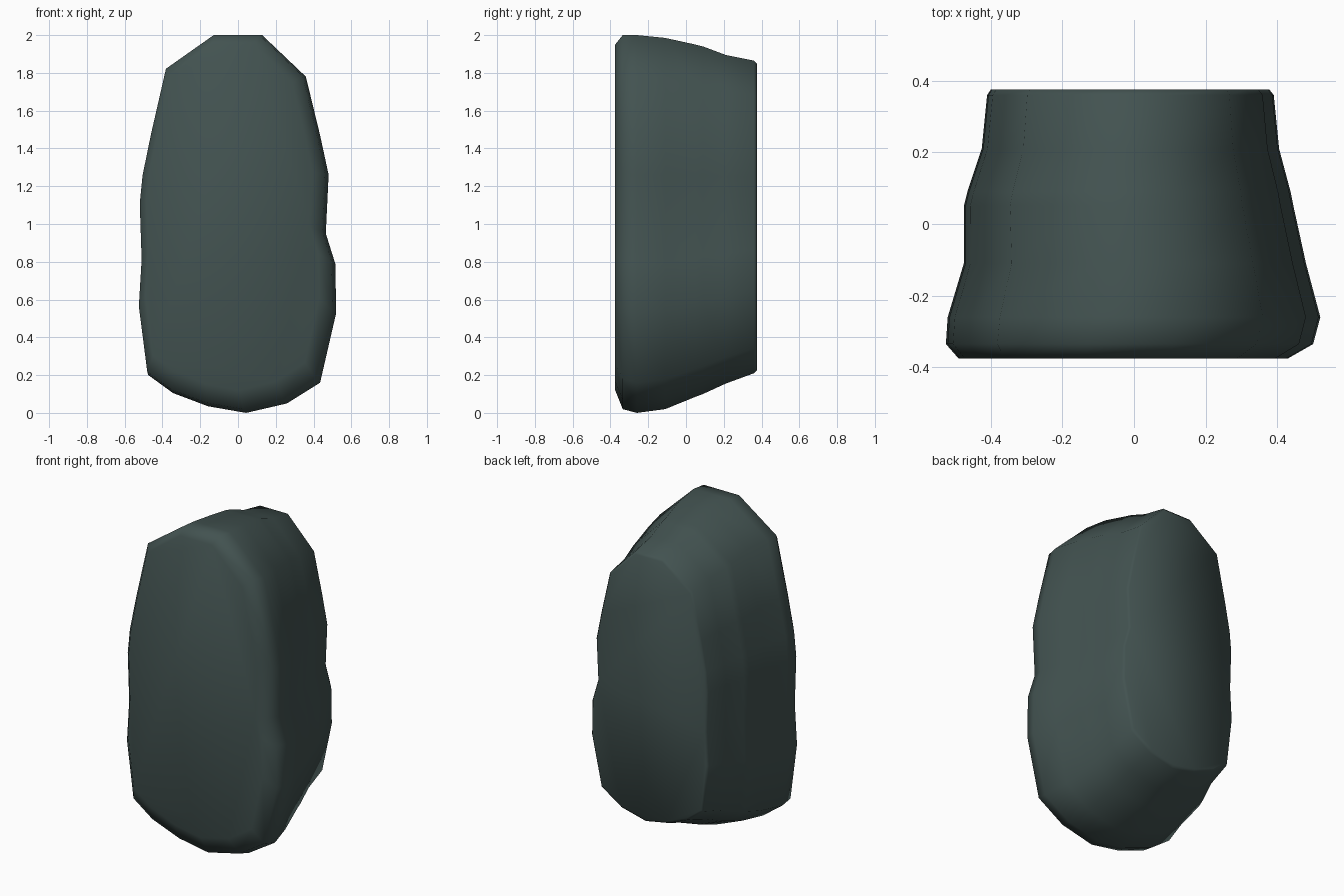
import bpy, bmesh, math

if "Cube" in bpy.data.objects:
    bpy.data.objects.remove(bpy.data.objects["Cube"])

# Widest outline of the stone (x, z), clockwise from the top left
outline = [(-0.12, 2.0), (0.125, 2.0), (0.355, 1.78), (0.43, 1.47), (0.475, 1.26),
           (0.46, 0.95), (0.51, 0.79), (0.515, 0.53), (0.43, 0.16), (0.255, 0.05),
           (0.04, 0.0), (-0.16, 0.035), (-0.345, 0.105), (-0.475, 0.2), (-0.52, 0.55),
           (-0.505, 0.8), (-0.515, 1.1), (-0.5, 1.25), (-0.455, 1.47), (-0.375, 1.82)]

# Slices from front to back: y, left, right, bottom, top
slices = [(-0.375, -0.49, 0.43, 0.12, 1.95),
          (-0.335, -0.525, 0.50, 0.02, 2.0),
          (-0.26, -0.52, 0.52, 0.0, 2.0),
          (-0.11, -0.475, 0.48, 0.02, 1.985),
          (0.05, -0.475, 0.445, 0.085, 1.95),
          (0.09, -0.465, 0.437, 0.10, 1.94),
          (0.21, -0.425, 0.405, 0.155, 1.895),
          (0.36, -0.41, 0.39, 0.21, 1.865),
          (0.375, -0.40, 0.378, 0.225, 1.85)]

x0, x1 = min(p[0] for p in outline), max(p[0] for p in outline)
z1 = max(p[1] for p in outline)

# Loft the outline through the slices
bm = bmesh.new()
rings = []
for y, l, r, b, t in slices:
    rings.append([bm.verts.new((l + (x - x0) / (x1 - x0) * (r - l), y, b + z / z1 * (t - b)))
                  for x, z in outline])
n = len(outline)
for a, b in zip(rings, rings[1:]):
    for i in range(n):
        j = (i + 1) % n
        bm.faces.new((a[i], a[j], b[j], b[i]))
bm.faces.new(rings[0])
bm.faces.new(rings[-1])
bmesh.ops.recalc_face_normals(bm, faces=bm.faces[:])

mesh = bpy.data.meshes.new("stone")
bm.to_mesh(mesh)
bm.free()
stone = bpy.data.objects.new("stone", mesh)
bpy.context.collection.objects.link(stone)

# Dark slate colour
mat = bpy.data.materials.new("slate")
mat.diffuse_color = (0.055, 0.085, 0.081, 1)
mat.use_nodes = True
mat.node_tree.nodes["Principled BSDF"].inputs["Base Color"].default_value = mat.diffuse_color
mesh.materials.append(mat)

# Soft sides, crisp front and back faces
bpy.context.view_layer.objects.active = stone
stone.select_set(True)
bpy.ops.object.shade_smooth_by_angle(angle=math.radians(60))
